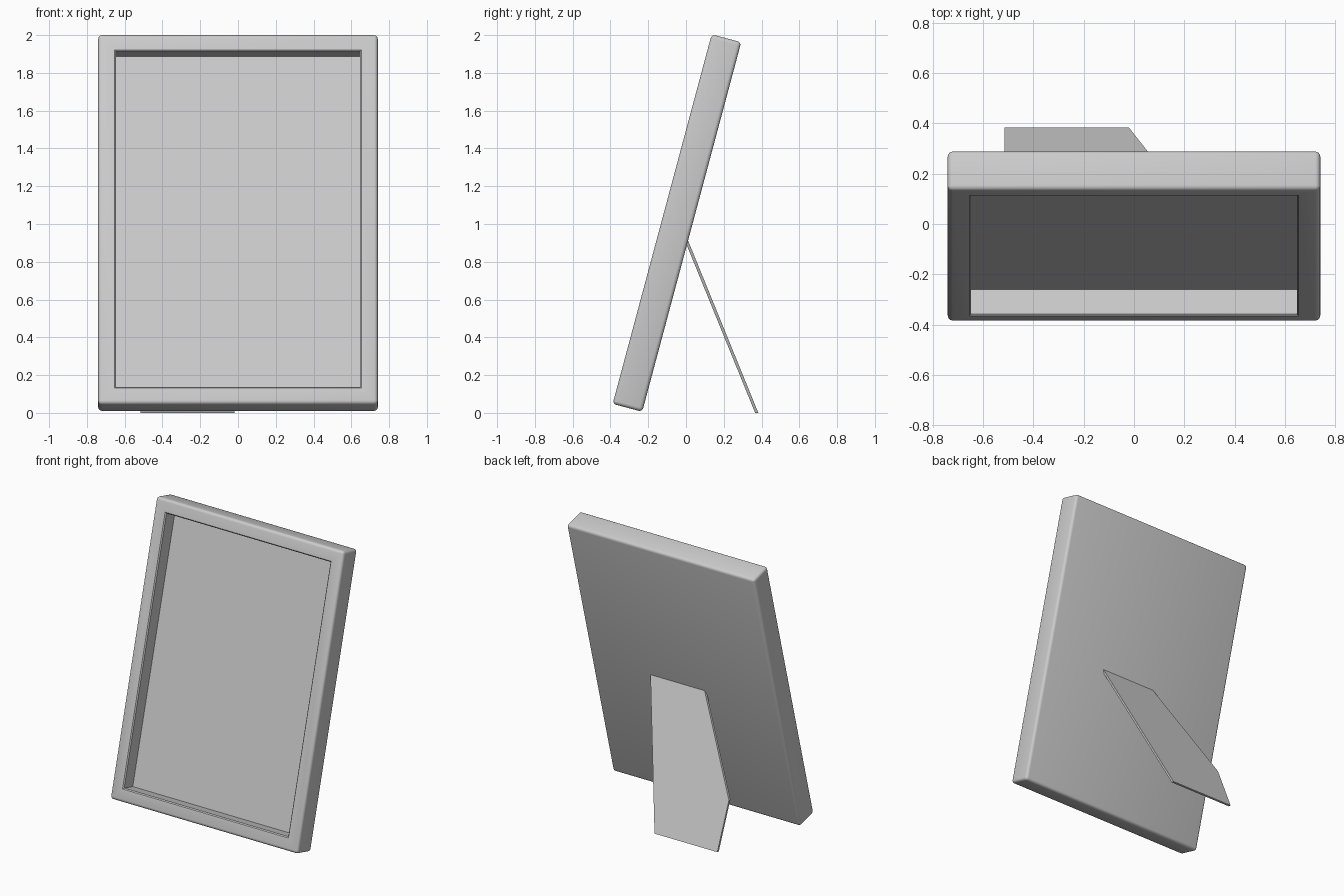
import bpy, bmesh
from math import radians
from mathutils import Matrix

if "Cube" in bpy.data.objects:
    bpy.data.objects.remove(bpy.data.objects["Cube"])


def make_object(name, bm):
    bmesh.ops.recalc_face_normals(bm, faces=bm.faces)
    mesh = bpy.data.meshes.new(name)
    bm.to_mesh(mesh)
    bm.free()
    obj = bpy.data.objects.new(name, mesh)
    bpy.context.collection.objects.link(obj)
    return obj


# Picture frame: rounded slab with a recessed front, leaning back 15 degrees
WIDTH, DEPTH, HEIGHT, ROUND = 1.48, 0.162, 2.025, 0.02
bm = bmesh.new()
bmesh.ops.create_cube(bm, size=1, matrix=Matrix.Diagonal((WIDTH, DEPTH, HEIGHT, 1)))
bmesh.ops.bevel(bm, geom=bm.edges[:], offset=ROUND, segments=4, profile=0.5,
                affect='EDGES', clamp_overlap=True)
bm.normal_update()
front = max((f for f in bm.faces if f.normal.y < -0.99), key=lambda f: f.calc_area())

# Flat rim, softened inner lip, then the recess holding the picture
for thickness, depth in ((0.066, 0), (0.007, -0.007), (0, -0.1)):
    if thickness:
        bmesh.ops.inset_region(bm, faces=[front], thickness=thickness, depth=depth,
                               use_even_offset=True)
    else:
        picture = bmesh.ops.extrude_discrete_faces(bm, faces=[front])["faces"][0]
        bmesh.ops.translate(bm, verts=picture.verts[:], vec=(0, -depth, 0))
frame = make_object("picture_frame", bm)
frame.rotation_euler.x = radians(-15)
frame.location = (0, -0.048, 1.005)

# Easel leg: thin slanted panel, outline given as x, z
outline = [(-0.515, 0), (-0.02, 0), (0.275, 0.92), (-0.15, 0.92), (-0.515, 0.32)]
bm = bmesh.new()
leg_face = bm.faces.new([bm.verts.new((x, 0.383 - 0.4076 * z, z)) for x, z in outline])
panel = bmesh.ops.extrude_face_region(bm, geom=[leg_face])
bmesh.ops.translate(bm, vec=(0, -0.017, 0),
                    verts=[v for v in panel["geom"] if isinstance(v, bmesh.types.BMVert)])
make_object("easel_leg", bm)

# Smooth the rounded edges only
bpy.ops.object.select_all(action='DESELECT')
frame.select_set(True)
bpy.context.view_layer.objects.active = frame
bpy.ops.object.shade_smooth_by_angle(angle=radians(30))
